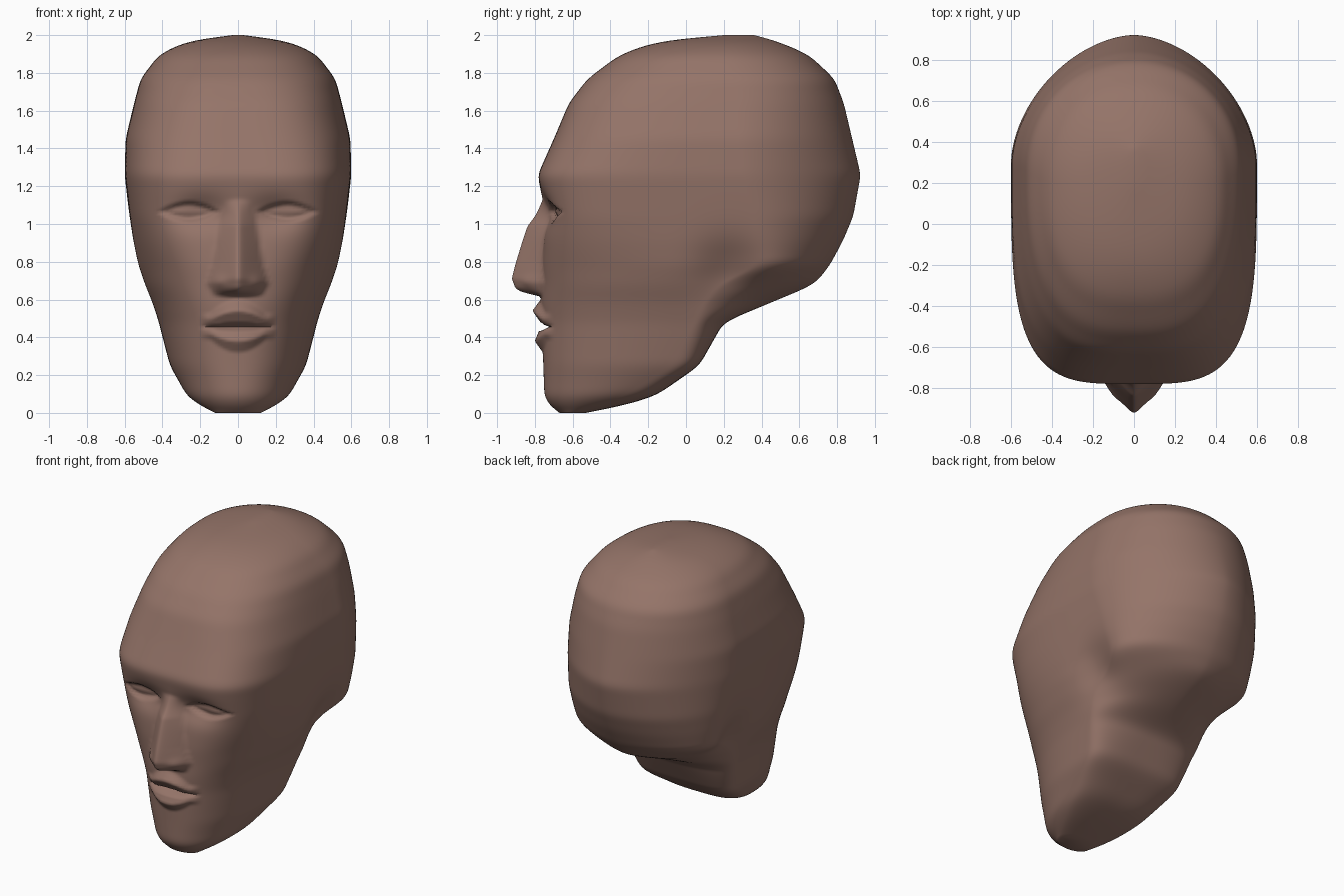
import bpy, bmesh, math

if "Cube" in bpy.data.objects:
    bpy.data.objects.remove(bpy.data.objects["Cube"])

# Horizontal sections: z, front y, back y, y of widest point, half width, front and back roundness
SECTIONS = [
    (0.00, -.67, -.53, -.60, .12, 2.0, 2.0),
    (0.04, -.72, -.33, -.48, .20, 2.1, 2.8),
    (0.09, -.75, -.16, -.35, .27, 2.1, 3.2),
    (0.25, -.755, .07, -.10, .36, 2.3, 4.0),
    (0.48, -.765, .20, .05, .42, 2.4, 2.2),
    (0.58, -.77, .44, .10, .455, 2.5, 1.6),
    (0.68, -.765, .68, .18, .50, 2.7, 1.6),
    (0.78, -.765, .76, .38, .54, 3.0, 1.8),
    (0.91, -.755, .83, .37, .56, 3.5, 1.8),
    (1.04, -.745, .885, .36, .575, 4.0, 1.8),
    (1.26, -.785, .925, .30, .60, 3.8, 1.75),
    (1.45, -.70, .88, .28, .595, 3.3, 1.85),
    (1.64, -.62, .835, .28, .55, 3.0, 1.95),
    (1.77, -.52, .785, .25, .515, 2.7, 2.1),
    (1.90, -.345, .645, .20, .415, 2.5, 2.1),
    (1.968, -.15, .48, .20, .27, 2.2, 2.0),
    (2.00, .20, .36, .28, .03, 2.0, 2.0),
]
NOSE_OUT = [(.615, 0), (.64, .105), (.66, .14), (.71, .16), (.99, .095), (1.13, 0)]
NOSE_HALF = [(.62, .12), (.69, .15), (.80, .12), (1.0, .09), (1.13, .06)]
LIPS_OUT = [(.32, 0), (.38, .04), (.435, .015), (.447, -.04), (.463, -.04),
            (.472, .0), (.54, .045), (.60, 0)]


def interp(table, z):
    if z <= table[0][0]:
        return table[0][1]
    for (a, va), (b, vb) in zip(table, table[1:]):
        if z <= b:
            return va + (vb - va) * (z - a) / (b - a)
    return table[-1][1]


def bump(a, b):
    return math.exp(-a * a - b * b)


def sample_sections():
    rows = []
    for a, b in zip(SECTIONS, SECTIONS[1:]):
        n = max(6, round((b[0] - a[0]) / .012))
        rows += [[p + (q - p) * i / n for p, q in zip(a, b)] for i in range(n)]
    rows.append(list(SECTIONS[-1]))
    # soften the corners between sections
    for _ in range(2):
        out = []
        for i in range(len(rows)):
            k = min(2, i, len(rows) - 1 - i)
            win = rows[i - k:i + k + 1]
            out.append([sum(c) / len(win) for c in zip(*win)])
        rows = out
    return rows


def face_offset(x, z):
    """Amount the face moves forward at a point: nose, lips and eye sockets."""
    x = abs(x)
    soft = math.hypot(x, .015) - .012
    nose = interp(NOSE_OUT, z) * max(0, 1 - soft / interp(NOSE_HALF, z))
    wing = .015 * bump((x - .1) / .035, (z - .69) / .035)
    f = max(0, 1 - (x / .20) ** 2)
    lips = f * interp(LIPS_OUT, .455 + (z - .455) / max(f, .5)) if f else 0
    socket = .045 * bump((x - .20) / .14, (z - 1.06) / .085)
    e = 1 - ((x - .26) / .16) ** 2 - abs(z - 1.065) / .055
    lid = .03 * min(1, e * 3) - .02 * e if e > 0 else 0
    return nose + wing + lips - socket - lid


def point(row, phi):
    z, yf, yb, ym, w, nf, nb = row
    s, c = abs(math.sin(phi)), abs(math.cos(phi))
    front = math.cos(phi) > 0
    d, n = (ym - yf, nf) if front else (yb - ym, nb)
    r = ((s / w) ** n + (c / d) ** n) ** (-1 / n)
    x = math.copysign(r * s, phi)
    y = ym - r * c if front else ym + r * c
    # hollow behind the jaw
    x *= 1 - .13 * bump((y - .23) / .17, (z - .73) / .17)
    if y < -.3:
        y -= face_offset(x, z)
    return x, y, z


# Head: lofted rings with the columns packed toward the face
HALF = 110
angles = [math.pi * (i / HALF) ** 1.3 for i in range(HALF + 1)]
angles = [-a for a in angles[:0:-1]] + angles[:-1]
bm = bmesh.new()
rings = [[bm.verts.new(point(row, a)) for a in angles] for row in sample_sections()]
count = len(angles)
for lo, hi in zip(rings, rings[1:]):
    for i in range(count):
        j = (i + 1) % count
        bm.faces.new((lo[i], lo[j], hi[j], hi[i]))
bm.faces.new(rings[0])
bm.faces.new(rings[-1])
bmesh.ops.recalc_face_normals(bm, faces=bm.faces)

mesh = bpy.data.meshes.new("head")
bm.to_mesh(mesh)
bm.free()
head = bpy.data.objects.new("head", mesh)
bpy.context.collection.objects.link(head)

skin = bpy.data.materials.new("brown_clay")
skin.diffuse_color = (.30, .175, .14, 1)
skin.use_nodes = True
skin.node_tree.nodes["Principled BSDF"].inputs["Base Color"].default_value = skin.diffuse_color
mesh.materials.append(skin)

bpy.context.view_layer.objects.active = head
head.select_set(True)
bpy.ops.object.shade_smooth_by_angle(angle=math.radians(80))
